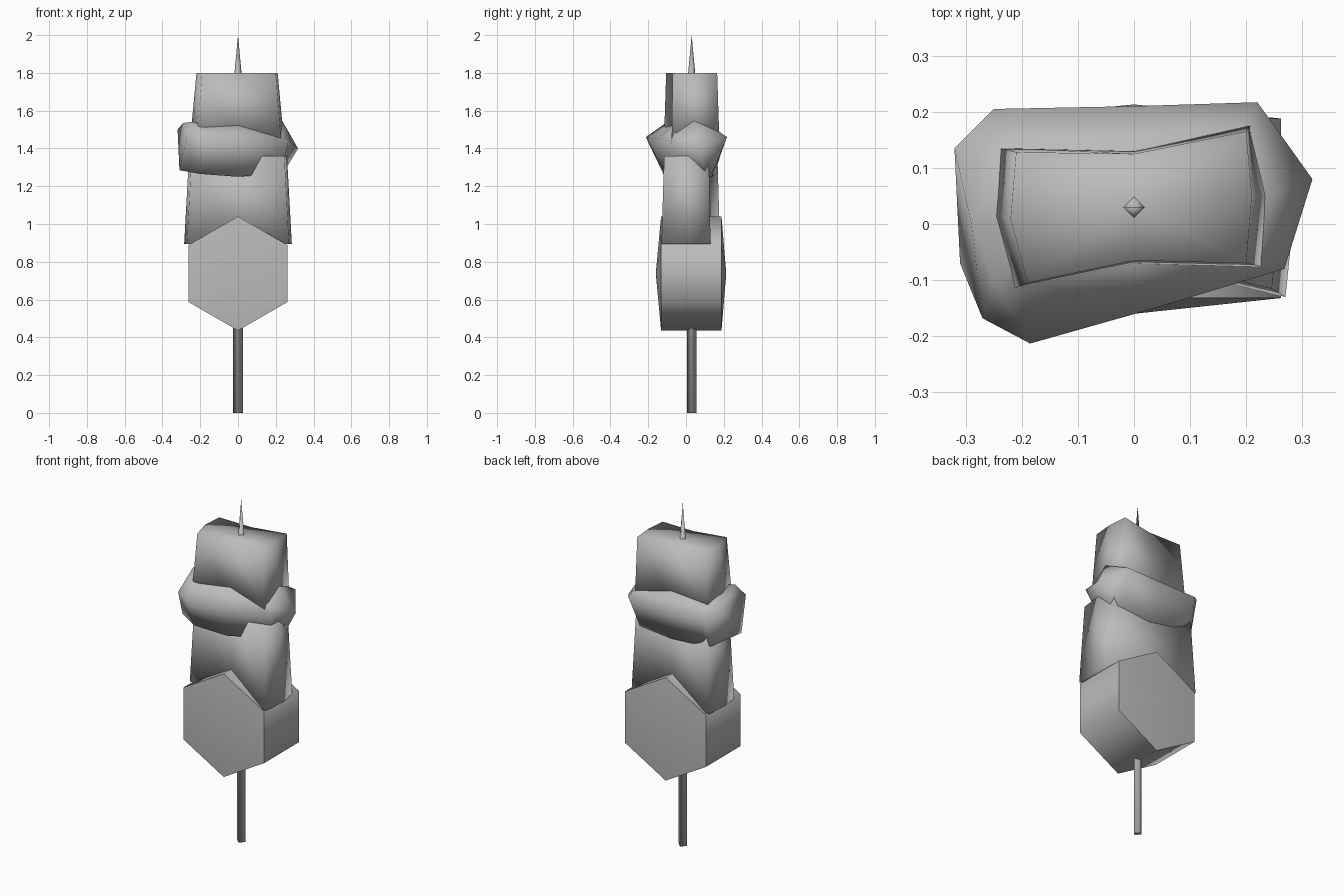
import bpy, bmesh, math

if "Cube" in bpy.data.objects:
    bpy.data.objects.remove(bpy.data.objects["Cube"], do_unlink=True)

grey = bpy.data.materials.new("plain_grey")
grey.use_nodes = True
colour = (0.5, 0.5, 0.5, 1)
grey.diffuse_color = colour
grey.node_tree.nodes["Principled BSDF"].inputs["Base Color"].default_value = colour

AXIS_Y = 0.03


def loft(name, loops, bottom=None, top=None, sharp_caps=False):
    """Skin closed loops; each end closes to a point or with a flat cap."""
    bm = bmesh.new()
    rings = [[bm.verts.new(p) for p in loop] for loop in loops]
    n = len(rings[0])
    for low, high in zip(rings, rings[1:]):
        for i in range(n):
            j = (i + 1) % n
            bm.faces.new((low[i], low[j], high[j], high[i]))
    for ring, tip in ((rings[0], bottom), (rings[-1], top)):
        if tip:
            apex = bm.verts.new(tip)
            for i in range(n):
                bm.faces.new((ring[i], ring[(i + 1) % n], apex))
        else:
            bm.faces.new(ring)
    bmesh.ops.recalc_face_normals(bm, faces=bm.faces)
    for f in bm.faces:
        f.smooth = True
    if sharp_caps:
        for ring in rings:
            for i in range(n):
                bm.edges.get((ring[i], ring[(i + 1) % n])).smooth = False
    mesh = bpy.data.meshes.new(name)
    bm.to_mesh(mesh)
    bm.free()
    mesh.materials.append(grey)
    obj = bpy.data.objects.new(name, mesh)
    bpy.context.collection.objects.link(obj)
    return obj


def level(points, z, scale=1.0):
    return [(x * scale, AXIS_Y + (y - AXIS_Y) * scale, z) for x, y in points]


def circle(sides, rx, z):
    turns = [2 * math.pi * i / sides for i in range(sides)]
    return [(rx * math.cos(a), AXIS_Y + rx * math.sin(a), z) for a in turns]


# Skewer: square rod with a long point
loft("skewer", [circle(4, 0.026, 0), circle(4, 0.026, 1.72)], top=(0, AXIS_Y, 2))

# Hexagonal vegetable slice with slightly domed faces
hexagon = [(0.262 * math.sin(a), 0.738 + 0.302 * math.cos(a))
           for a in (math.pi * i / 3 for i in range(6))]
hexagon = [(math.copysign(0.262, x) if abs(x) > 0.1 else 0, z) for x, z in hexagon]
loft("vegetable_slice",
     [[(x, y, z) for x, z in hexagon] for y in (-0.132, 0.188)],
     bottom=(0, -0.16, 0.738), top=(0, 0.213, 0.738), sharp_caps=True)

# Lower meat chunk
lower = [(-0.275, 0.18), (0, 0.13), (0.26, 0.13), (0.285, 0.015),
         (0.27, -0.13), (0, -0.065), (-0.27, -0.06), (-0.285, 0.04)]
loft("lower_meat", [level(lower, 0.895), level(lower, 1.36, 0.91)])

# Upper meat chunk
upper_base = [(-0.24, 0.135), (0, 0.13), (0.205, 0.175), (0.24, 0.05),
              (0.225, -0.075), (0, -0.07), (-0.215, -0.115), (-0.25, 0.015)]
upper_top = [(-0.21, 0.128), (0, 0.125), (0.2, 0.165), (0.21, 0.05),
             (0.2, -0.07), (0, -0.065), (-0.19, -0.105), (-0.22, 0.01)]
loft("upper_meat", [level(upper_base, 1.45, 1.01), level(upper_top, 1.8)],
     top=(0, AXIS_Y, 1.795))

# Bulging middle chunk
belly_low = [(-0.27, 0.15, 1.28), (-0.22, 0.155, 1.27), (0, 0.14, 1.25),
             (0.2, 0.14, 1.27), (0.24, 0.1, 1.27), (0.23, -0.02, 1.27),
             (0, -0.1, 1.25), (-0.2, -0.12, 1.265), (-0.31, -0.07, 1.285)]
belly_mid = [(-0.32, 0.135, 1.5), (-0.25, 0.205, 1.46), (0, 0.21, 1.46),
             (0.22, 0.217, 1.46), (0.318, 0.08, 1.4), (0.268, -0.08, 1.44),
             (0.02, -0.155, 1.45), (-0.185, -0.213, 1.46), (-0.27, -0.168, 1.46)]
belly_top = [(-0.29, 0, 1.535), (-0.2, 0.12, 1.52), (0, 0.12, 1.53),
             (0.19, 0.16, 1.5), (0.235, 0.045, 1.545), (0.22, -0.06, 1.49),
             (0, -0.06, 1.53), (-0.2, -0.1, 1.52), (-0.25, -0.1, 1.54)]
loft("middle_chunk", [belly_low, belly_mid, belly_top],
     bottom=(0, AXIS_Y, 1.27), top=(0, AXIS_Y, 1.52))
